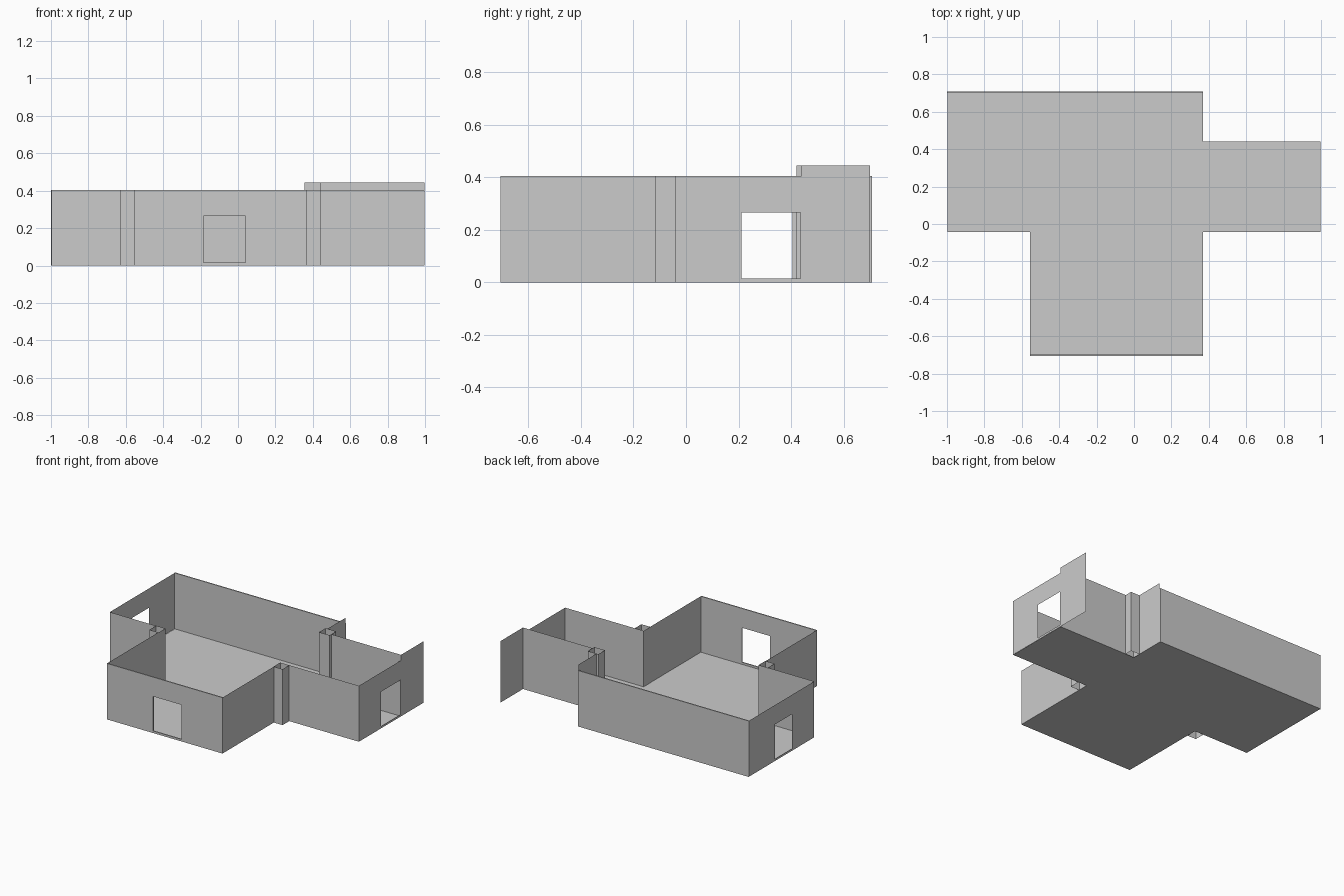
import bpy, bmesh

if "Cube" in bpy.data.objects:
    bpy.data.objects.remove(bpy.data.objects["Cube"])

H = 0.405        # normal wall height
HIGH = 0.445     # height of the raised back-right walls
DOOR_Z = (0.015, 0.265)


def finish(name, bm, thickness=0):
    bmesh.ops.remove_doubles(bm, verts=bm.verts, dist=1e-5)
    me = bpy.data.meshes.new(name)
    bm.to_mesh(me)
    bm.free()
    ob = bpy.data.objects.new(name, me)
    bpy.context.collection.objects.link(ob)
    if thickness:
        mod = ob.modifiers.new("thickness", 'SOLIDIFY')
        mod.thickness = thickness
        mod.offset = 0
    return ob


def wall(name, start, end, height=H, door=None, thickness=0):
    """Upright panel between two plan points; door is a span along it."""
    (x0, y0), (x1, y1) = start, end
    length = ((x1 - x0) ** 2 + (y1 - y0) ** 2) ** 0.5
    us = sorted({0, length, *(door or ())})
    zs = sorted({0, height, *(DOOR_Z if door else ())})
    bm = bmesh.new()
    for ua, ub in zip(us, us[1:]):
        for za, zb in zip(zs, zs[1:]):
            if door and ua == door[0] and za == DOOR_Z[0]:
                continue
            bm.faces.new([bm.verts.new((x0 + (x1 - x0) * u / length,
                                        y0 + (y1 - y0) * u / length, z))
                          for u, z in ((ua, za), (ub, za), (ub, zb), (ua, zb))])
    return finish(name, bm, thickness)


def pillar(name, x0, x1, y0, y1, height=H):
    """Square tube, open at both ends."""
    ring = [(x0, y0), (x1, y0), (x1, y1), (x0, y1)]
    bm = bmesh.new()
    low = [bm.verts.new((x, y, 0)) for x, y in ring]
    top = [bm.verts.new((x, y, height)) for x, y in ring]
    for i in range(4):
        j = (i + 1) % 4
        bm.faces.new((low[i], low[j], top[j], top[i]))
    return finish(name, bm)


# Floor
plan = [(-0.997, 0.705), (0.37, 0.705), (0.37, 0.44), (0.997, 0.44),
        (0.997, -0.042), (0.37, -0.042), (0.37, -0.702), (-0.556, -0.702),
        (-0.556, -0.042), (-0.997, -0.042)]
bm = bmesh.new()
bm.faces.new([bm.verts.new((x, y, 0)) for x, y in reversed(plan)])
finish("floor", bm)

# Main outer walls
wall("back_wall", (-1, 0.705), (0.37, 0.705), thickness=0.008)
wall("front_wall", (-0.556, -0.702), (0.37, -0.702), door=(0.371, 0.596), thickness=0.008)
wall("left_wall", (-0.998, -0.042), (-0.998, 0.70), door=(0.252, 0.447))
wall("right_wall", (0.998, -0.042), (0.998, 0.44), door=(0.254, 0.478))

# Walls leading to the corner pillars
wall("left_wing_front_wall", (-0.998, -0.042), (-0.627, -0.042))
wall("right_wing_front_wall", (0.44, -0.042), (0.998, -0.042))
wall("front_bay_left_wall", (-0.556, -0.702), (-0.556, -0.118))
wall("front_bay_right_wall", (0.37, -0.702), (0.37, -0.118))

# Raised walls around the back right recess
wall("recess_front_wall", (0.44, 0.44), (0.998, 0.44), HIGH)
wall("recess_left_wall", (0.37, 0.495), (0.37, 0.701), HIGH)
wall("recess_right_wall", (0.998, 0.44), (0.998, 0.70), HIGH)

# Hollow pillars in the inner corners
pillar("left_pillar", -0.627, -0.553, -0.118, -0.04)
pillar("right_pillar", 0.368, 0.44, -0.118, -0.042)
pillar("back_pillar", 0.355, 0.44, 0.42, 0.495, HIGH)
